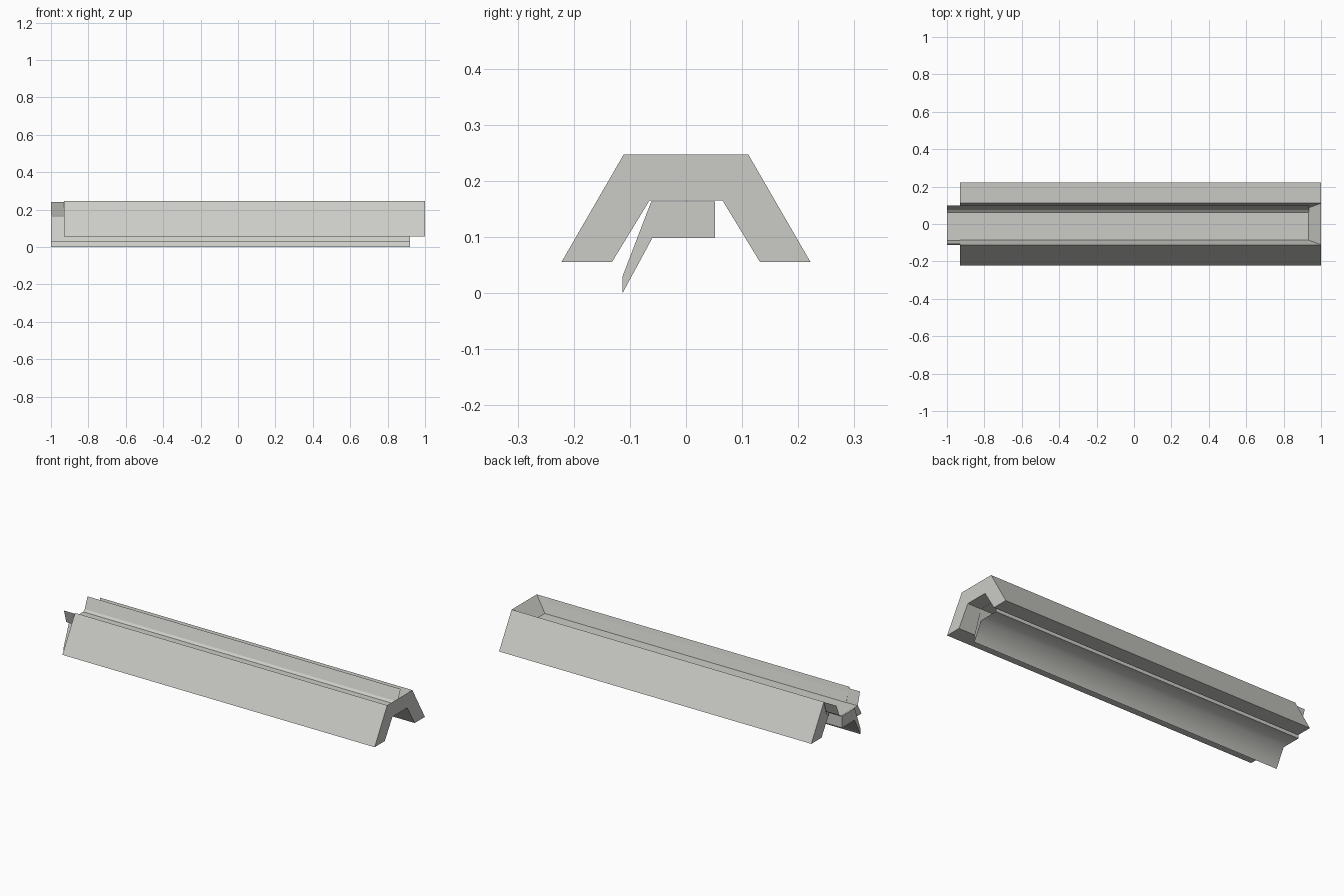
import bpy, bmesh, math

if "Cube" in bpy.data.objects:
    bpy.data.objects.remove(bpy.data.objects["Cube"])

grey = bpy.data.materials.new("light_grey")
grey.diffuse_color = (0.6, 0.6, 0.57, 1)
grey.use_nodes = True
grey.node_tree.nodes["Principled BSDF"].inputs["Base Color"].default_value = grey.diffuse_color


def finish(name, bm, angle):
    me = bpy.data.meshes.new(name)
    bm.to_mesh(me)
    bm.free()
    me.materials.append(grey)
    ob = bpy.data.objects.new(name, me)
    bpy.context.collection.objects.link(ob)
    bpy.ops.object.select_all(action='DESELECT')
    ob.select_set(True)
    bpy.context.view_layer.objects.active = ob
    bpy.ops.object.shade_smooth_by_angle(angle=math.radians(angle))
    return ob


def extrude(name, profile, x0, x1, closed=False, start_cap=False, angle=30):
    """Sweep a (y, z) profile along x; open profiles face left of travel."""
    bm = bmesh.new()
    a = [bm.verts.new((x0, y, z)) for y, z in profile]
    b = [bm.verts.new((x1, y, z)) for y, z in profile]
    n = len(profile)
    for i in range(n if closed else n - 1):
        j = (i + 1) % n
        bm.faces.new((a[i], b[i], b[j], a[j]))
    if start_cap or closed:
        bm.faces.new(a)
    if closed:
        bm.faces.new(b)
        bmesh.ops.recalc_face_normals(bm, faces=bm.faces)
    return finish(name, bm, angle)


# Sloping side walls
for name, s in (("front_wall", 1), ("back_wall", -1)):
    wall = [(-.222, .055), (-.111, .247), (-.085, .165), (-.065, .165), (-.132, .055)]
    extrude(name, [(s * y, z) for y, z in wall], -.93, 1, closed=True)

# Trough lining that runs past the walls at the left end
extrude("trough", [(-.108, .24), (-.088, .168), (.062, .168), (.075, .178), (.1, .24)],
        -1, .935, angle=30)

# Hollow under-channel with a hanging front flap, open at the right end
extrude("under_channel",
        [(-.113, .03), (-.062, .163), (.052, .163), (.052, .098), (-.06, .098), (-.113, 0)],
        -1, .92, start_cap=True, angle=65)

# Wedge that closes the trough at the right end
bm = bmesh.new()
for s in (-1, 1):
    for p in ((1, s * .111, .247), (1, s * .085, .165), (.93, s * .085, .165)):
        bm.verts.new(p)
bmesh.ops.convex_hull(bm, input=bm.verts)
bmesh.ops.recalc_face_normals(bm, faces=bm.faces)
finish("end_wedge", bm, 30)
